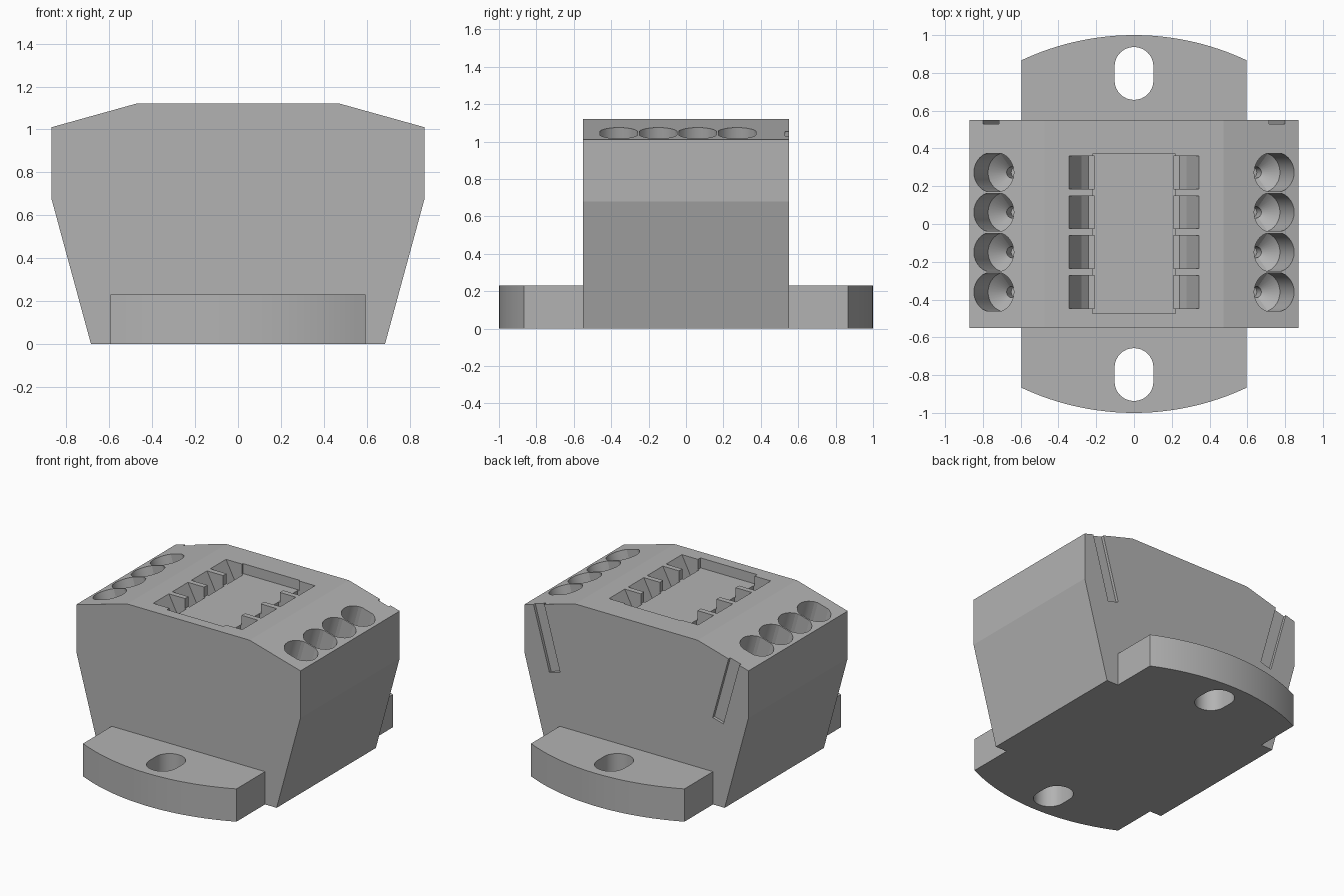
import bpy, bmesh, math
from mathutils import Vector

cube = bpy.data.objects.get("Cube")
if cube:
    bpy.data.objects.remove(cube, do_unlink=True)

grey = bpy.data.materials.new("plain_grey")
grey.use_nodes = True
colour = (0.45, 0.45, 0.45, 1)
grey.diffuse_color = colour
grey.node_tree.nodes["Principled BSDF"].inputs["Base Color"].default_value = colour

PITCH = 0.211
ROWS = [0.273 - PITCH * i for i in range(4)]
SLOPE = math.atan2(0.11, 0.395)      # tilt of the two top shoulders


def prism(bm, points, axis, low, high):
    """Extrude a 2D outline along y (points are x, z) or z (points are x, y)."""
    def place(p, d):
        return (p[0], d, p[1]) if axis == 'Y' else (p[0], p[1], d)
    a = [bm.verts.new(place(p, low)) for p in points]
    b = [bm.verts.new(place(p, high)) for p in points]
    bm.faces.new(a)
    bm.faces.new(b[::-1])
    for i in range(len(points)):
        j = (i + 1) % len(points)
        bm.faces.new((a[i], b[i], b[j], a[j]))


def finish(bm, name):
    bmesh.ops.recalc_face_normals(bm, faces=bm.faces)
    mesh = bpy.data.meshes.new(name)
    bm.to_mesh(mesh)
    bm.free()
    mesh.materials.append(grey)
    obj = bpy.data.objects.new(name, mesh)
    bpy.context.collection.objects.link(obj)
    return obj


def select(obj):
    bpy.ops.object.select_all(action='DESELECT')
    obj.select_set(True)
    bpy.context.view_layer.objects.active = obj


def cut(target, bm):
    cutter = finish(bm, "cutter")
    cutter.hide_render = True
    mod = target.modifiers.new("cut", 'BOOLEAN')
    mod.operation, mod.solver, mod.object = 'DIFFERENCE', 'EXACT', cutter
    select(target)
    bpy.ops.object.modifier_apply(modifier=mod.name)
    bpy.data.objects.remove(cutter, do_unlink=True)


# Housing
half = [(0.685, 0), (0.87, 0.68), (0.87, 1.01), (0.475, 1.12)]
bm = bmesh.new()
prism(bm, half + [(-x, z) for x, z in reversed(half)], 'Y', -0.55, 0.55)
housing = finish(bm, "housing")

# Shallow window in the top
bm = bmesh.new()
prism(bm, [(-0.22, -0.475), (0.22, -0.475), (0.22, 0.37), (-0.22, 0.37)], 'Z', 1.05, 1.3)
cut(housing, bm)

# Sloped finger pockets along both sides of the window
pocket = [(0.345, 1.2), (0.345, 1.12), (0.278, 0.99), (0.24, 0.95), (0.21, 0.95), (0.21, 1.2)]
bm = bmesh.new()
for s in (-1, 1):
    for y in ROWS:
        prism(bm, [(s * x, z) for x, z in pocket], 'Y', y - 0.087, y + 0.087)
cut(housing, bm)

# Screw sockets: tilted wells with flattened sides, a conical seat and a pilot hole
bm = bmesh.new()
well = [(0.11, 0.1), (0.11, -0.28), (0.03, -0.36), (0.03, -0.45)]
for s in (-1, 1):
    normal = Vector((s * math.sin(SLOPE), 0, math.cos(SLOPE)))
    across = Vector((math.cos(SLOPE), 0, -s * math.sin(SLOPE)))
    for y in ROWS:
        centre = Vector((s * 0.742, y, 1.046))
        rings = []
        for r, d in well:
            ring = []
            for k in range(32):
                a = math.tau * k / 32
                side = max(-0.1, min(0.1, r * math.sin(a)))
                ring.append(bm.verts.new(centre + normal * d + across * (r * math.cos(a))
                                         + Vector((0, side, 0))))
            rings.append(ring)
        for a, b in zip(rings, rings[1:]):
            for k in range(32):
                n = (k + 1) % 32
                bm.faces.new((a[k], a[n], b[n], b[k]))
        bm.faces.new(rings[0])
        bm.faces.new(rings[-1])
cut(housing, bm)

# Slanted grooves on the back
bm = bmesh.new()
for s in (-1, 1):
    normal = Vector((s * math.sin(SLOPE), math.cos(SLOPE)))
    across = Vector((normal.y, -normal.x))
    top = Vector((s * 0.757, 1.041))
    corners = [(-0.043, 0.1), (0.043, 0.1), (0.043, -0.46), (-0.043, -0.46)]
    prism(bm, [top + across * u + normal * v for u, v in corners], 'Y', 0.53, 0.6)
cut(housing, bm)

# Mounting flanges with a bowed outer edge and a long hole
R = 1.4
for s, name in ((-1, "front_flange"), (1, "back_flange")):
    outline = [(0.595, s * 0.55)]
    for k in range(25):
        x = 0.595 - 1.19 * k / 24
        outline.append((x, s * (1 - R + math.sqrt(R * R - x * x))))
    outline.append((-0.595, s * 0.55))
    bm = bmesh.new()
    prism(bm, outline, 'Z', 0, 0.23)
    flange = finish(bm, name)
    slot = []
    for end in (1, -1):
        for k in range(17):
            a = math.pi * k / 16
            slot.append((end * 0.103 * math.cos(a), s * 0.797 + end * (0.037 + 0.103 * math.sin(a))))
    bm = bmesh.new()
    prism(bm, slot, 'Z', -0.1, 0.4)
    cut(flange, bm)
    select(flange)
    bpy.ops.object.shade_smooth_by_angle(angle=math.radians(25))

select(housing)
bpy.ops.object.shade_smooth_by_angle(angle=math.radians(14))
